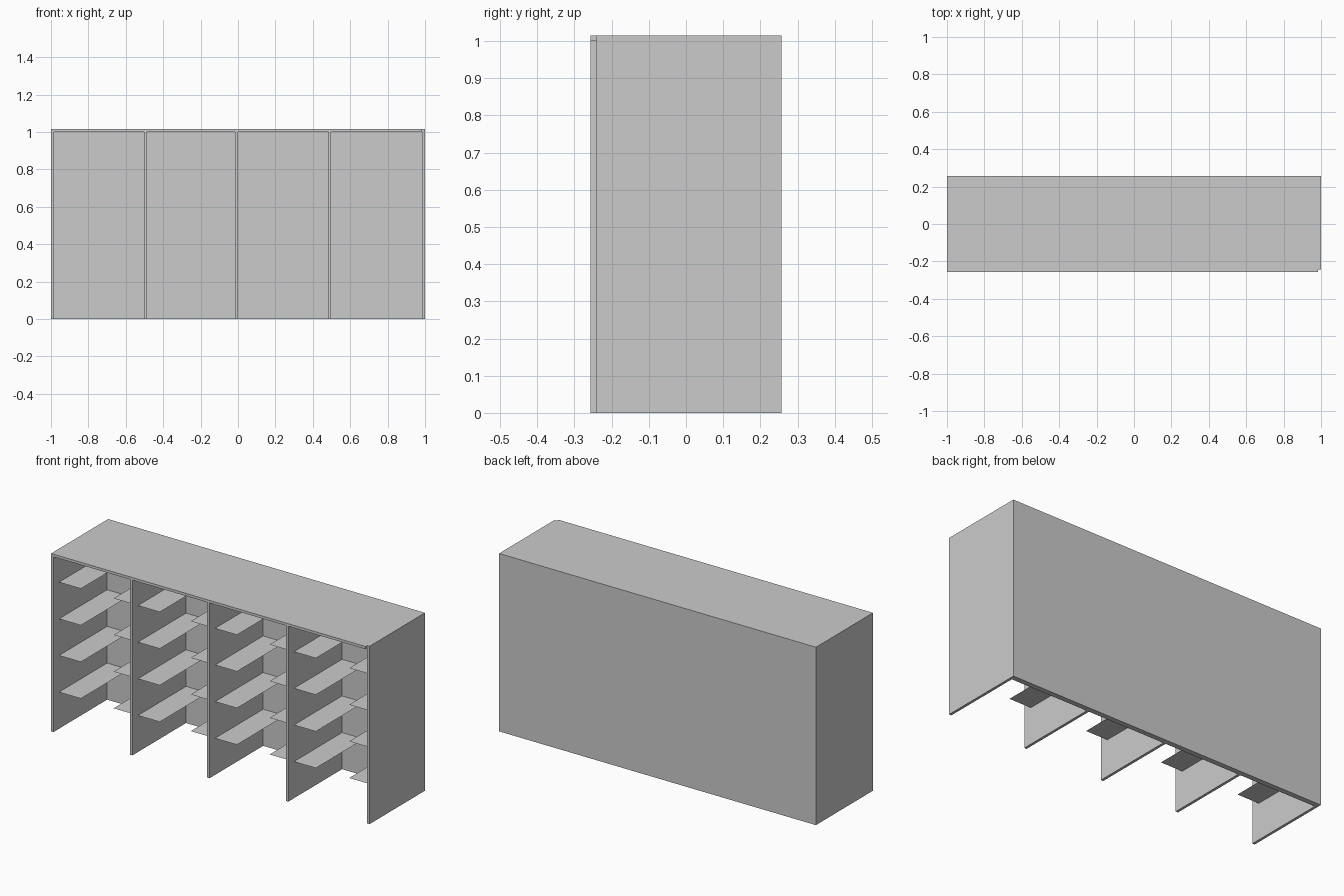
import bpy
import bmesh

cube = bpy.data.objects.get("Cube")
if cube:
    bpy.data.objects.remove(cube, do_unlink=True)

# Single plain grey finish
GREY = (0.6, 0.6, 0.6, 1.0)
grey = bpy.data.materials.new("plain_grey")
grey.use_nodes = True
grey.diffuse_color = GREY
grey.node_tree.nodes["Principled BSDF"].inputs["Base Color"].default_value = GREY


def finish(name, bm):
    mesh = bpy.data.meshes.new(name)
    bm.to_mesh(mesh)
    bm.free()
    mesh.materials.append(grey)
    obj = bpy.data.objects.new(name, mesh)
    bpy.context.collection.objects.link(obj)
    return obj


def board(name, x, y, z):
    """Solid board spanning the given (low, high) ranges."""
    bm = bmesh.new()
    bmesh.ops.create_cube(bm, size=1)
    for v in bm.verts:
        for i, (low, high) in enumerate((x, y, z)):
            v.co[i] = high if v.co[i] > 0 else low
    return finish(name, bm)


def sheet(name, x, y, z):
    """Thin flat ledge at height z."""
    bm = bmesh.new()
    corners = [(x[0], y[0]), (x[1], y[0]), (x[1], y[1]), (x[0], y[1])]
    bm.faces.new([bm.verts.new((cx, cy, z)) for cx, cy in corners])
    return finish(name, bm)


T = 0.015                    # board thickness
TOP = 1.015                  # overall height
FRONT, BACK = -0.257, 0.257
PANEL = 0.227                # inner face of the back panel
END = 1 - T                  # inner face of the left end wall

# Carcass: the left end wall is full height and set back slightly
board("top_board", (-1, END), (FRONT, BACK), (TOP - T, TOP))
board("back_panel", (-1 + T, END), (PANEL, BACK), (0, TOP - T))
board("right_wall", (-1, -1 + T), (FRONT, BACK), (0, TOP - T))
board("left_wall", (END, 1), (FRONT + T, BACK), (0, TOP))

# Dividers between the four bays
dividers = [-0.502, -0.015, 0.483]
for n, x in enumerate(dividers, 1):
    board(f"divider_{n}", (x, x + T), (FRONT, PANEL), (0, TOP - T))

# Paired ledges on both sides of each bay
LEDGE = 0.138
starts = [-1 + T] + [x + T for x in dividers]
ends = dividers + [END]
for bay, (a, b) in enumerate(zip(starts, ends), 1):
    for level in range(1, 5):
        z = 0.209 * level
        depth = (FRONT + 0.05, PANEL)
        sheet(f"bay_{bay}_right_ledge_{level}", (a, a + LEDGE), depth, z)
        sheet(f"bay_{bay}_left_ledge_{level}", (b - LEDGE, b), depth, z)
